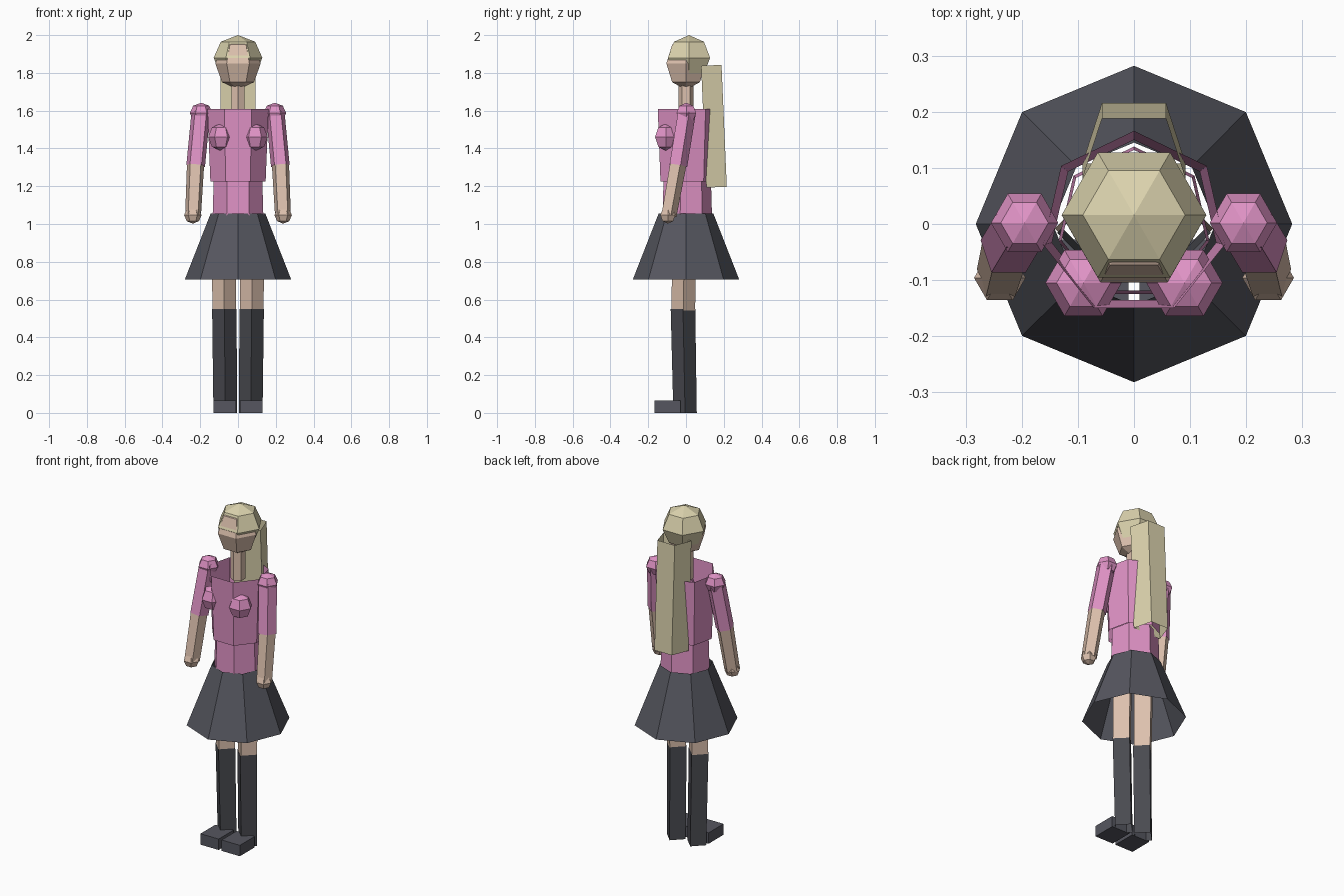
import bpy, bmesh, math
from mathutils import Vector, Matrix

if "Cube" in bpy.data.objects:
    bpy.data.objects.remove(bpy.data.objects["Cube"])


def material(name, r, g, b):
    m = bpy.data.materials.new(name)
    m.diffuse_color = (r, g, b, 1)
    m.use_nodes = True
    m.node_tree.nodes["Principled BSDF"].inputs["Base Color"].default_value = m.diffuse_color
    return m


SKIN = material("skin", .72, .53, .42)
HAIR = material("blonde hair", .71, .65, .42)
PINK = material("pink top", .74, .29, .56)
DARK = material("charcoal cloth", .092, .094, .115)
SOCK = material("dark sock", .066, .068, .080)


def finish(name, bm, mat, side=1):
    """Mirror to the given side and turn the bmesh into a flat-shaded object."""
    if side < 0:
        bmesh.ops.scale(bm, vec=(-1, 1, 1), verts=bm.verts)
    bmesh.ops.recalc_face_normals(bm, faces=bm.faces)
    me = bpy.data.meshes.new(name)
    bm.to_mesh(me)
    bm.free()
    me.materials.append(mat)
    ob = bpy.data.objects.new(name, me)
    bpy.context.collection.objects.link(ob)


def ngon(n, r):
    """Profile with its first corner at the back (+y)."""
    return [(r * math.sin(2 * math.pi * i / n), r * math.cos(2 * math.pi * i / n)) for i in range(n)]


def tube(name, mat, p0, p1, prof0, prof1, side=1, tilt=True):
    """Open tube between two end profiles."""
    bm = bmesh.new()
    a, b = Vector(p0), Vector(p1)
    rot = Matrix.Identity(3)
    if tilt:
        axis = (b - a) if b.z > a.z else (a - b)
        rot = Vector((0, 0, 1)).rotation_difference(axis).to_matrix()
    rings = [[bm.verts.new(c + rot @ Vector((x, y, 0))) for x, y in prof]
             for c, prof in ((a, prof0), (b, prof1))]
    n = len(prof0)
    for i in range(n):
        j = (i + 1) % n
        bm.faces.new((rings[0][i], rings[0][j], rings[1][j], rings[1][i]))
    finish(name, bm, mat, side)


def ball(name, mat, centre, r, rz, side=1):
    """Six-sided faceted ball with corners at +-x."""
    bm = bmesh.new()
    bmesh.ops.create_uvsphere(bm, u_segments=6, v_segments=4, radius=1)
    # turn so that a corner points along x
    v = max(bm.verts, key=lambda w: w.co.xy.length)
    ang = -math.atan2(v.co.y, v.co.x)
    bmesh.ops.rotate(bm, verts=bm.verts, cent=(0, 0, 0), matrix=Matrix.Rotation(ang, 3, 'Z'))
    bmesh.ops.scale(bm, verts=bm.verts, vec=(r, r, rz))
    bmesh.ops.translate(bm, verts=bm.verts, vec=centre)
    finish(name, bm, mat, side)


# Head, hair cap and neck
ball("head", SKIN, (0, 0, 1.85), .12, .14)
ball("hair_cap", HAIR, (0, .016, 1.88), .129, .12)
tube("neck", SKIN, (0, 0, 1.56), (0, 0, 1.78), ngon(6, .041), ngon(6, .041))

# Long ponytail: open tube, wide towards the head, narrow at the back
tail = [(-.092, -.055), (-.057, .053), (.057, .053), (.092, -.055)]
tube("ponytail", HAIR, (0, .163, 1.195), (0, .135, 1.84), tail, tail)

# Torso, waist and skirt
tube("torso", PINK, (0, 0, 1.225), (0, 0, 1.61), ngon(7, .15), ngon(7, .166))
tube("waist", PINK, (0, 0, 1.03), (0, 0, 1.235), ngon(7, .138), ngon(7, .132))
tube("skirt", DARK, (0, 0, .705), (0, 0, 1.055), ngon(8, .282), ngon(8, .145))

for side, label in ((-1, "left"), (1, "right")):
    # Bust and sleeve
    ball("bust_" + label, PINK, (.09, -.105, 1.46), .068, .073, side)
    ball("shoulder_" + label, PINK, (.195, .002, 1.587), .06, .055, side)
    tube("sleeve_" + label, PINK, (.197, 0, 1.59), (.224, -.045, 1.31),
         ngon(5, .052), ngon(5, .052), side)
    # Forearm and hand
    tube("forearm_" + label, SKIN, (.224, -.043, 1.33), (.238, -.094, 1.045),
         ngon(5, .048), ngon(5, .044), side)
    ball("hand_" + label, SKIN, (.239, -.096, 1.047), .046, .045, side)
    # Leg, sock and shoe
    tube("thigh_" + label, SKIN, (.073, -.014, .54), (.075, -.008, 1.0),
         ngon(4, .062), ngon(4, .066), side, False)
    tube("sock_" + label, SOCK, (.068, -.005, 0), (.072, -.016, .55),
         ngon(4, .062), ngon(4, .065), side, False)
    bm = bmesh.new()
    bmesh.ops.create_cube(bm, size=1)
    bmesh.ops.scale(bm, verts=bm.verts, vec=(.12, .14, .065))
    bmesh.ops.translate(bm, verts=bm.verts, vec=(.07, -.098, .0325))
    finish("shoe_" + label, bm, DARK, side)
